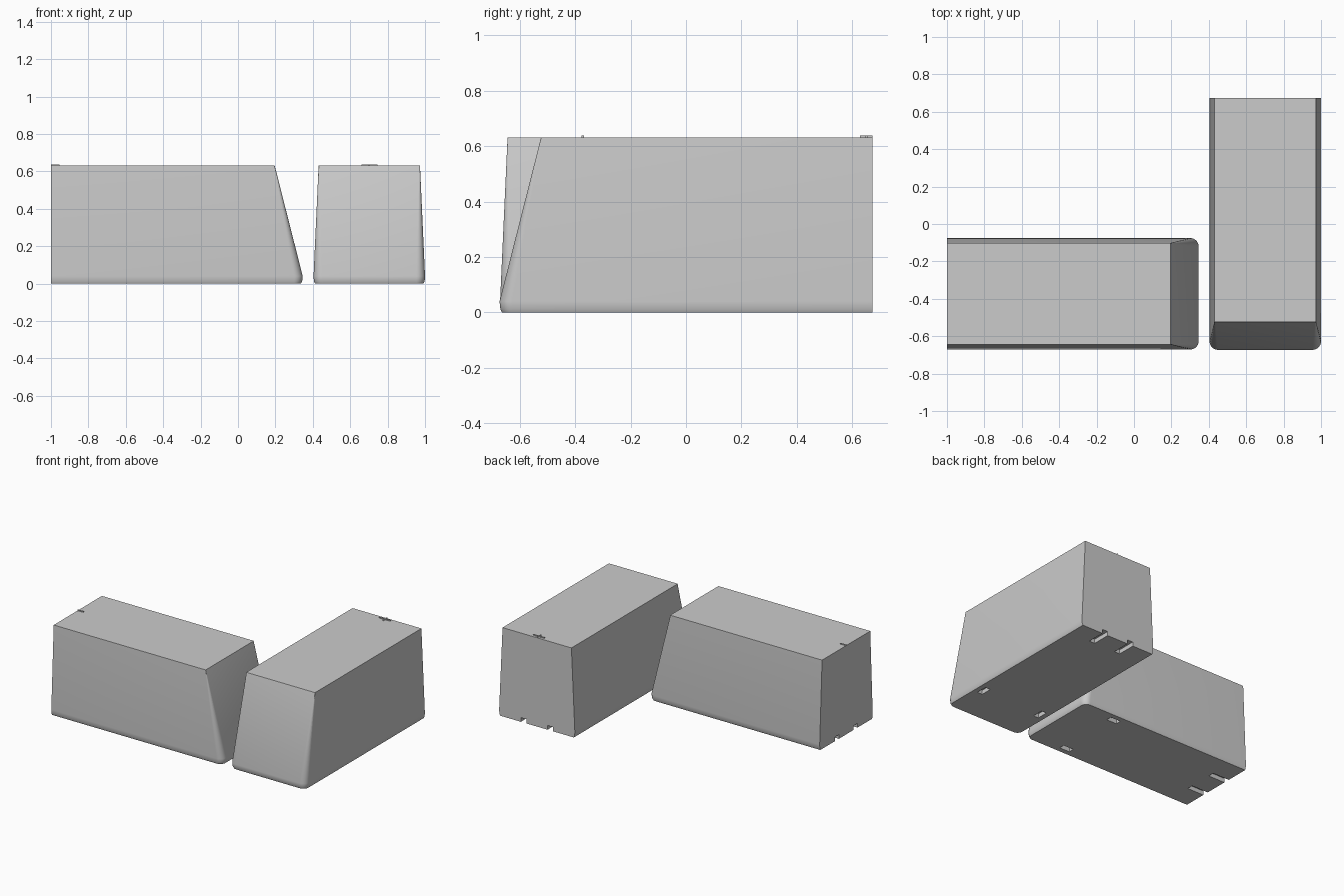
import bpy, bmesh, math
from mathutils import Matrix

if "Cube" in bpy.data.objects:
    bpy.data.objects.remove(bpy.data.objects["Cube"])

grey = bpy.data.materials.new("light_grey")
grey.diffuse_color = (0.6, 0.6, 0.6, 1)
grey.use_nodes = True
grey.node_tree.nodes["Principled BSDF"].inputs["Base Color"].default_value = grey.diffuse_color

H = 0.632


def ring(half, front, radius, z, steps=8):
    """Outline with a flat back at u=0 and rounded front corners."""
    pts = [(0, -half, z)]
    for sign, start in ((-1, -90), (1, 0)):
        for i in range(steps + 1):
            a = math.radians(start + 90 * i / steps)
            pts.append((front - radius + radius * math.cos(a),
                        sign * (half - radius) + radius * math.sin(a), z))
    return pts + [(0, half, z)]


def add_box(bm, u0, u1, v0, v1, z0, z1):
    m = (Matrix.Translation(((u0 + u1) / 2, (v0 + v1) / 2, (z0 + z1) / 2))
         @ Matrix.Diagonal((u1 - u0, v1 - v0, z1 - z0, 1)))
    bmesh.ops.create_cube(bm, size=1, matrix=m)


def make_object(name, bm, place):
    bmesh.ops.recalc_face_normals(bm, faces=bm.faces)
    mesh = bpy.data.meshes.new(name)
    bm.to_mesh(mesh)
    bm.free()
    mesh.materials.append(grey)
    ob = bpy.data.objects.new(name, mesh)
    ob.matrix_world = place
    bpy.context.collection.objects.link(ob)
    return ob


def make_block(name, place, cross_mark):
    # tapered body with a sloping front and rounded lower corners
    bm = bmesh.new()
    rings = [ring(0.290, 1.337, 0.040, 0), ring(0.296, 1.343, 0.044, 0.012),
             ring(0.298, 1.346, 0.046, 0.04), ring(0.271, 1.196, 0.003, H)]
    loops = [[bm.verts.new(p) for p in r] for r in rings]
    n = len(loops[0])
    for low, high in zip(loops, loops[1:]):
        for i in range(n):
            j = (i + 1) % n
            bm.faces.new((low[i], low[j], high[j], high[i]))
    bm.faces.new(loops[0][::-1])
    bm.faces.new(loops[-1])
    body = make_object(name, bm, place)

    # underside slots: two open at the back, two closed near the front
    bm = bmesh.new()
    for s in (-1, 1):
        add_box(bm, -0.05, 0.13, s * 0.105 - 0.022, s * 0.105 + 0.022, -0.05, 0.03)
        add_box(bm, 1.015, 1.095, s * 0.235 - 0.02, s * 0.235 + 0.02, -0.05, 0.03)
    cutter = make_object(name + "_slot_cutter", bm, place)
    cutter.hide_render = True
    mod = body.modifiers.new("slots", 'BOOLEAN')
    mod.operation = 'DIFFERENCE'
    mod.solver = 'EXACT'
    mod.object = cutter
    bpy.ops.object.select_all(action='DESELECT')
    bpy.context.view_layer.objects.active = body
    body.select_set(True)
    bpy.ops.object.modifier_apply(modifier=mod.name)
    bpy.data.objects.remove(cutter)
    bpy.ops.object.shade_smooth_by_angle(angle=math.radians(25))

    # raised mark on top at the back edge
    bm = bmesh.new()
    add_box(bm, 0, 0.045, -0.004, 0.004, H - 0.01, H + 0.006)
    if cross_mark:
        add_box(bm, 0.018, 0.026, -0.043, 0.043, H - 0.01, H + 0.006)
    make_object(name + "_mark", bm, place)


make_block("left_block", Matrix.Translation((-1, -0.373, 0)), False)
make_block("right_block", Matrix.Translation((0.702, 0.673, 0))
           @ Matrix.Rotation(-math.pi / 2, 4, 'Z'), True)
